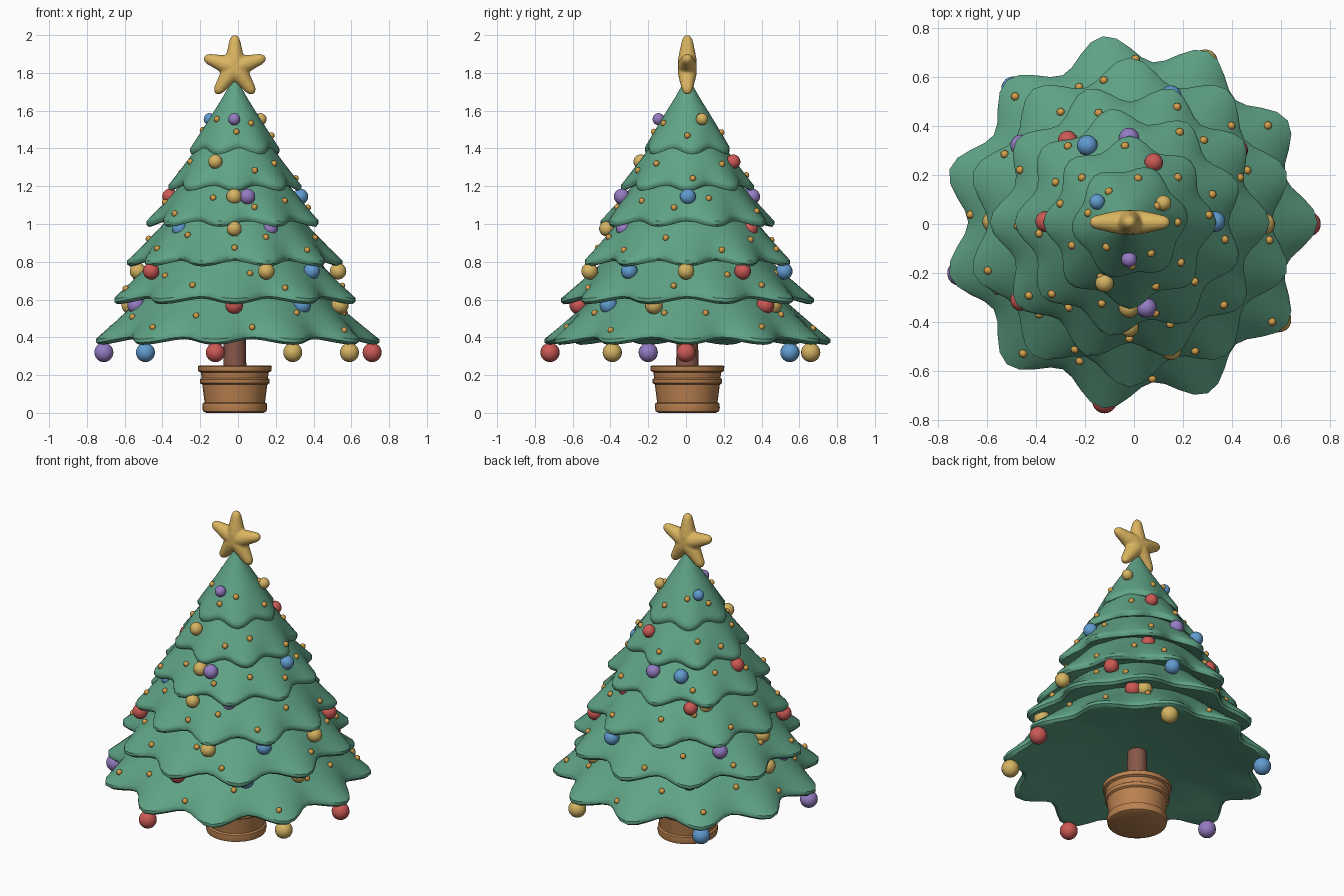
import bpy, bmesh, math, random
from mathutils import Vector, Matrix

if "Cube" in bpy.data.objects:
    bpy.data.objects.remove(bpy.data.objects["Cube"])
random.seed(4)
CENTRE = Vector((-0.017, 0.007, 0))
made = []


def material(name, rgb):
    m = bpy.data.materials.new(name)
    m.use_nodes = True
    m.diffuse_color = (*rgb, 1)
    m.node_tree.nodes["Principled BSDF"].inputs["Base Color"].default_value = (*rgb, 1)
    return m


GREEN = material("fir_green", (0.115, 0.37, 0.24))
STAR = material("star_gold", (0.72, 0.47, 0.12))
BEAD = material("bead_orange_gold", (0.66, 0.35, 0.07))
POT = material("pot_tan", (0.49, 0.22, 0.08))
BARK = material("bark_brown", (0.24, 0.095, 0.065))
BALLS = {
    "gold": material("bauble_gold", (0.66, 0.45, 0.12)),
    "red": material("bauble_red", (0.60, 0.10, 0.09)),
    "blue": material("bauble_blue", (0.12, 0.33, 0.63)),
    "purple": material("bauble_purple", (0.30, 0.20, 0.54)),
}


def finish(bm, name, mat):
    bmesh.ops.recalc_face_normals(bm, faces=bm.faces)
    mesh = bpy.data.meshes.new(name)
    bm.to_mesh(mesh)
    bm.free()
    mesh.materials.append(mat)
    ob = bpy.data.objects.new(name, mesh)
    bpy.context.collection.objects.link(ob)
    made.append(ob)
    return ob


def loft(bm, rings):
    """Skin a list of closed rings of points and cap both ends."""
    loops = [[bm.verts.new(p) for p in ring] for ring in rings]
    n = len(loops[0])
    for a, b in zip(loops, loops[1:]):
        for i in range(n):
            j = (i + 1) % n
            bm.faces.new((a[i], a[j], b[j], b[i]))
    bm.faces.new(loops[0])
    bm.faces.new(loops[-1])


def circle(r, z, sides):
    return [Vector((r * math.cos(t), r * math.sin(t), z))
            for t in (math.tau * i / sides for i in range(sides))]


def lathe(name, profile, sides, mat):
    bm = bmesh.new()
    loft(bm, [circle(r, z, sides) for r, z in profile])
    ob = finish(bm, name, mat)
    ob.location = CENTRE
    return ob


def balls(name, spots, mat, segments):
    bm = bmesh.new()
    for pos, r in spots:
        bmesh.ops.create_uvsphere(bm, u_segments=segments, v_segments=segments * 2 // 3,
                                  radius=r, matrix=Matrix.Translation(pos))
    return finish(bm, name, mat)


# Pot with bands, and trunk
lathe("pot", [(0.15, 0), (0.168, 0.008), (0.172, 0.028), (0.17, 0.05), (0.16, 0.056),
              (0.172, 0.15), (0.183, 0.157), (0.184, 0.178), (0.175, 0.184),
              (0.18, 0.215), (0.194, 0.222), (0.196, 0.246), (0.19, 0.25),
              (0.168, 0.25), (0.162, 0.205)], 28, POT)
lathe("trunk", [(0.062, 0.2), (0.058, 0.4), (0.05, 0.6)], 14, BARK)

# Branch tiers: tip radius, lip height, number of lobes, direction of one tip
TIERS = [(0.765, 0.36, 11, 0), (0.67, 0.575, 10, 18), (0.57, 0.775, 10, 0),
         (0.468, 0.985, 9, 20), (0.352, 1.175, 8, 0), (0.238, 1.37, 6, 67)]


def lobe(k, t):
    _, _, n, phase = TIERS[k]
    return 0.5 + 0.5 * math.cos(n * (t - math.radians(phase)))


def tier_top(k, s, t):
    """Point on a tier's upper side; s runs from 0 inside to 1 at the lip."""
    R, z, _, _ = TIERS[k]
    if k + 1 < len(TIERS):
        r0, z0 = TIERS[k + 1][0] * 0.63, TIERS[k + 1][1] + 0.11
    else:
        r0, z0 = 0.008, 1.77
    w = lobe(k, t)
    r = (r0 + (R - r0) * s) * (1 - 0.14 * s * s * (1 - w))
    h = z0 + (z + 0.03 - z0) * s ** 0.93 + 0.03 * s * s * (1 - w)
    return Vector((r * math.cos(t), r * math.sin(t), h))


def tier_under(k, f, rise, t):
    R, z, _, _ = TIERS[k]
    w = lobe(k, t) if f > 0.6 else 0.5
    r = R * f * (1 - 0.14 * (1 - w))
    return Vector((r * math.cos(t), r * math.sin(t), z + rise + 0.03 * (1 - w)))


for k, (R, z, n, _) in enumerate(TIERS):
    turns = [math.tau * i / (n * 8) for i in range(n * 8)]
    rings = [[tier_top(k, s, t) for t in turns] for s in (0, 0.25, 0.5, 0.7, 0.85, 0.95, 1)]
    for f, rise in ((1, 0.012), (0.975, 0), (0.94, 0.002), (0.8, 0.03), (0.5, 0.07), (0.1, 0.1)):
        rings.append([tier_under(k, f, rise, t) for t in turns])
    bm = bmesh.new()
    loft(bm, rings)
    finish(bm, f"branch_tier_{k + 1}", GREEN).location = CENTRE

# Small beads scattered over the tiers
spots = []
for k, count in enumerate((15, 14, 13, 11, 9, 8)):
    for i in range(count):
        t = math.tau * (i + 0.5 + random.uniform(-0.2, 0.2)) / count + k
        s = (0.58, 0.82)[i % 2] + random.uniform(-0.06, 0.06)
        spots.append((CENTRE + tier_top(k, s, t) + Vector((0, 0, 0.003)), 0.017))
balls("beads", spots, BEAD, 9)

# Baubles hung under the lobes, row by row: height, size, then colour and place
ROWS = [
    (0.32, 0.051, [("purple", -.71, -.2), ("blue", -.49, .55), ("red", -.12, -.72),
                   ("gold", .29, .66), ("gold", .59, -.39), ("red", .71, 0)]),
    (0.57, 0.047, [("red", -.02, -.57), ("blue", .34, -.41), ("gold", .54, -.17),
                   ("purple", -.54, -.17), ("red", .36, .42), ("gold", .31, .46),
                   ("blue", -.34, .45), ("gold", -.57, .01)]),
    (0.75, 0.044, [("gold", .15, -.51), ("blue", .39, -.3), ("gold", .53, 0),
                   ("red", .42, .3), ("blue", .15, .52), ("purple", -.46, .32),
                   ("gold", -.53, 0), ("red", -.46, -.31)]),
    (0.975, 0.04, [("gold", -.02, -.42), ("purple", .17, -.33), ("blue", -.31, -.25),
                   ("red", .18, .34), ("red", -.27, .34), ("gold", -.32, .26)]),
    (1.145, 0.042, [("red", -.36, .01), ("gold", -.02, -.34), ("purple", .05, -.34),
                    ("blue", .33, .01), ("purple", -.02, .35), ("blue", -.19, .32)]),
    (1.33, 0.038, [("gold", -.12, -.24), ("red", .08, .25)]),
    (1.555, 0.032, [("purple", -.02, -.145), ("blue", -.15, .09), ("gold", .12, .085)]),
]
for colour, mat in BALLS.items():
    spots = [((x, y, z), r) for z, r, row in ROWS for c, x, y in row if c == colour]
    balls(f"{colour}_baubles", spots, mat, 18)

# Star: five rounded arms fused into one body
bm = bmesh.new()
ARM = [(0.02, -0.02), (0.05, 0), (0.05, 0.04), (0.043, 0.08), (0.034, 0.12),
       (0.028, 0.148), (0.017, 0.166), (0.004, 0.173)]
for i in range(5):
    turn = Matrix.Rotation(math.tau * i / 5, 4, "Y")
    loft(bm, [[turn @ p for p in circle(r, d, 16)] for r, d in ARM])
star = finish(bm, "star", STAR)
star.location = CENTRE + Vector((0, 0, 1.829))
fuse = star.modifiers.new("fuse", "REMESH")
fuse.mode = "VOXEL"
fuse.voxel_size = 0.008
fuse.use_smooth_shade = True
soften = star.modifiers.new("soften", "SMOOTH")
soften.iterations = 4

# Smooth shading with crisp lips and bands
bpy.ops.object.select_all(action="DESELECT")
for ob in made:
    if ob is not star:
        ob.select_set(True)
bpy.context.view_layer.objects.active = made[0]
bpy.ops.object.shade_smooth_by_angle(angle=math.radians(40))
